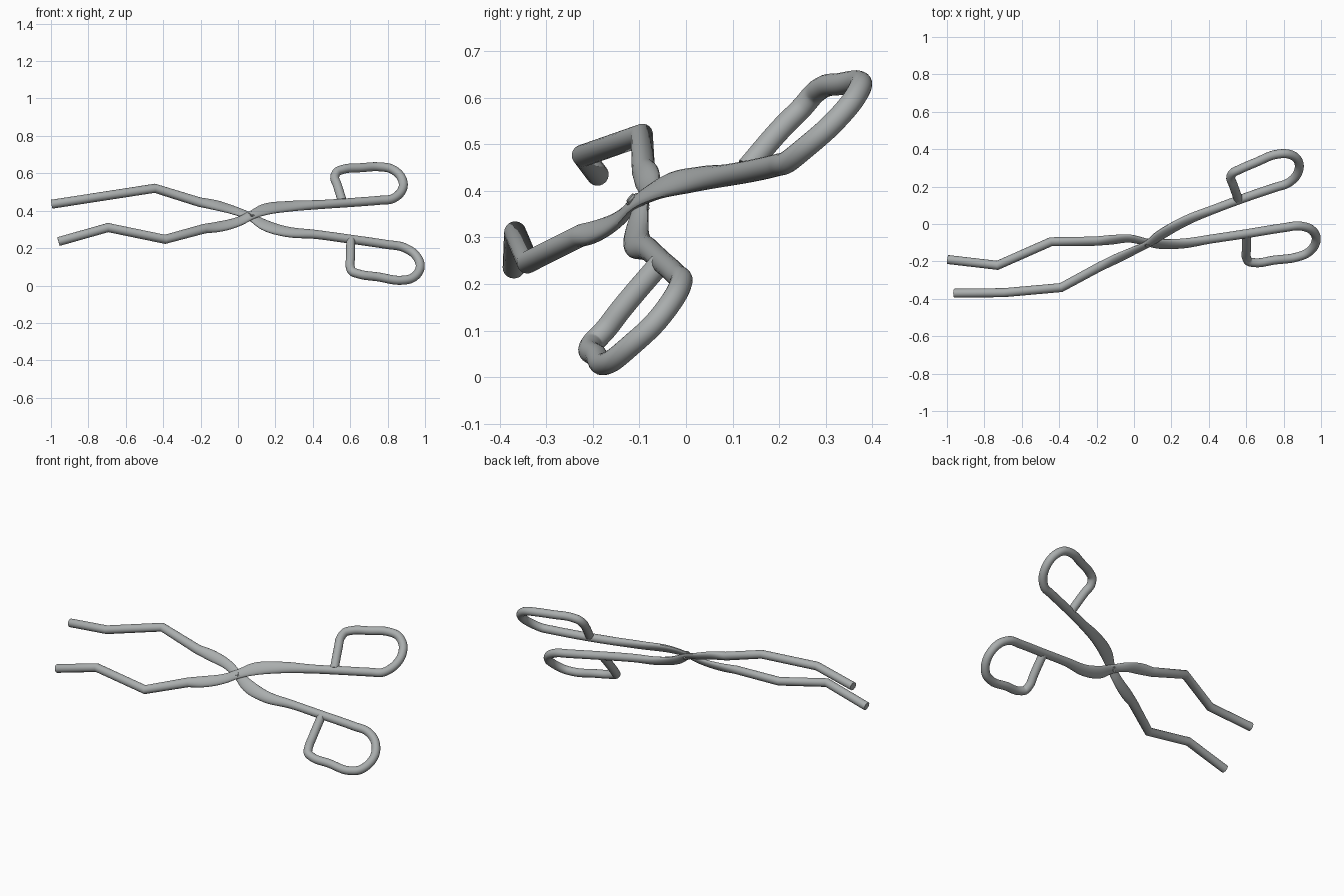
import bpy, bmesh, math
from mathutils import Vector

if "Cube" in bpy.data.objects:
    bpy.data.objects.remove(bpy.data.objects["Cube"])

steel = bpy.data.materials.new("steel grey")
steel.diffuse_color = (0.40, 0.42, 0.42, 1)
steel.use_nodes = True
steel.node_tree.nodes["Principled BSDF"].inputs["Base Color"].default_value = steel.diffuse_color

# Normal of the plane the tongs lie in (also the rivet axis, towards the viewer)
N = Vector((0.16, -0.75, 0.64)).normalized()
PIVOT = Vector((0.07, -0.103, 0.371))
SIDES = 20


def smooth_path(pts, start, steps=6):
    """Keep sharp bends before `start`, chord-weighted spline after it."""
    P = [Vector(p) for p in pts]          # x, y, z, half width, half thickness
    pos = [p.to_3d() if len(p) == 3 else Vector(p[:3]) for p in P]
    out = P[:start]

    def tangent(i):
        if i == start or i == len(P) - 1:
            j = min(i, len(P) - 2)
            return (P[j + 1] - P[j]) / (pos[j + 1] - pos[j]).length
        a = (pos[i] - pos[i - 1]).length
        b = (pos[i + 1] - pos[i]).length
        return ((P[i] - P[i - 1]) / a * b + (P[i + 1] - P[i]) / b * a) / (a + b)

    for i in range(start, len(P) - 1):
        d = (pos[i + 1] - pos[i]).length
        m0, m1 = tangent(i) * d, tangent(i + 1) * d
        for k in range(steps):
            t = k / steps
            out.append(P[i] * (2*t**3 - 3*t*t + 1) + m0 * (t**3 - 2*t*t + t)
                       + P[i + 1] * (3*t*t - 2*t**3) + m1 * (t**3 - t*t))
    return out + [P[-1]]


def finish(bm, name):
    bmesh.ops.recalc_face_normals(bm, faces=bm.faces)
    me = bpy.data.meshes.new(name)
    bm.to_mesh(me)
    bm.free()
    me.materials.append(steel)
    ob = bpy.data.objects.new(name, me)
    bpy.context.collection.objects.link(ob)
    bpy.ops.object.select_all(action='DESELECT')
    ob.select_set(True)
    bpy.context.view_layer.objects.active = ob
    bpy.ops.object.shade_smooth_by_angle(angle=math.radians(35))


def sweep(name, path):
    """Mitred sweep of an elliptical section along the path."""
    bm = bmesh.new()
    pos = [Vector(p[:3]) for p in path]
    rings = []
    for i, p in enumerate(path):
        d_in = (pos[max(i, 1)] - pos[max(i, 1) - 1]).normalized()
        j = min(i, len(pos) - 2)
        d_out = (pos[j + 1] - pos[j]).normalized()
        t = (d_in + d_out).normalized()
        side = N.cross(d_in).normalized()
        up = d_in.cross(side)
        ring = []
        for k in range(SIDES):
            a = 2 * math.pi * k / SIDES
            o = side * (p[3] * math.cos(a)) + up * (p[4] * math.sin(a))
            o -= d_in * (o.dot(t) / d_in.dot(t))
            ring.append(bm.verts.new(pos[i] + o))
        rings.append(ring)
    for r0, r1 in zip(rings, rings[1:]):
        for k in range(SIDES):
            n = (k + 1) % SIDES
            bm.faces.new((r0[k], r0[n], r1[n], r1[k]))
    bm.faces.new(rings[0][::-1])
    bm.faces.new(rings[-1])
    finish(bm, name)


R = 0.024


def arm(name, jaw, neck, loop, shift):
    pts = [(*p, R, R) for p in jaw]
    widths = [(.027, .023), (.032, .019), (.028, .014), (.026, .012),
              (.036, .015), (.033, .020), (.025, .023)]
    for i, (p, w) in enumerate(zip(neck, widths)):
        q = Vector(p) + N * shift * (1 - abs(i - 3) / 4)
        pts.append((*q, *w))
    pts += [(*p, R, R) for p in loop]
    sweep(name, smooth_path(pts, len(jaw)))


# Arm with the lower jaw and the upper handle loop
arm("upper_handle_arm",
    [(-.96, -.37, .235), (-.695, -.367, .31), (-.39, -.34, .247)],
    [(-.18, -.225, .303), (-.11, -.19, .311), (.01, -.133, .342), PIVOT,
     (.14, -.055, .402), (.28, .022, .422), (.44, .085, .432)],
    [(.62, .15, .445), (.76, .197, .456), (.82, .217, .462), (.865, .255, .492),
     (.884, .31, .54), (.865, .355, .59), (.82, .375, .624), (.75, .37, .635),
     (.66, .333, .63), (.565, .292, .622), (.53, .274, .608), (.517, .25, .58),
     (.53, .21, .54), (.558, .132, .45)], 0.007)

# Arm with the upper jaw and the lower handle loop
arm("lower_handle_arm",
    [(-.995, -.19, .435), (-.73, -.221, .476), (-.445, -.095, .52)],
    [(-.205, -.093, .447), (-.12, -.087, .432), (-.02, -.082, .405), PIVOT,
     (.14, -.11, .328), (.26, -.107, .29), (.41, -.082, .275)],
    [(.6, -.052, .248), (.8, -.02, .219), (.88, -.01, .206), (.94, -.025, .172),
     (.974, -.07, .113), (.962, -.12, .067), (.925, -.156, .037),
     (.87, -.177, .028), (.75, -.193, .046), (.645, -.207, .062),
     (.613, -.2, .074), (.6, -.175, .1), (.601, -.14, .145),
     (.603, -.055, .245)], -0.007)

# Pivot rivet through both arms
bm = bmesh.new()
bmesh.ops.create_cone(bm, cap_ends=True, segments=20, radius1=.016, radius2=.016, depth=.048)
rim = [e for e in bm.edges if abs(e.verts[0].co.z - e.verts[1].co.z) < 1e-5]
bmesh.ops.bevel(bm, geom=rim, offset=.005, segments=2, affect='EDGES')
bmesh.ops.transform(bm, verts=bm.verts, matrix=N.to_track_quat('Z', 'Y').to_matrix().to_4x4())
bmesh.ops.translate(bm, verts=bm.verts, vec=PIVOT)
finish(bm, "pivot_rivet")
